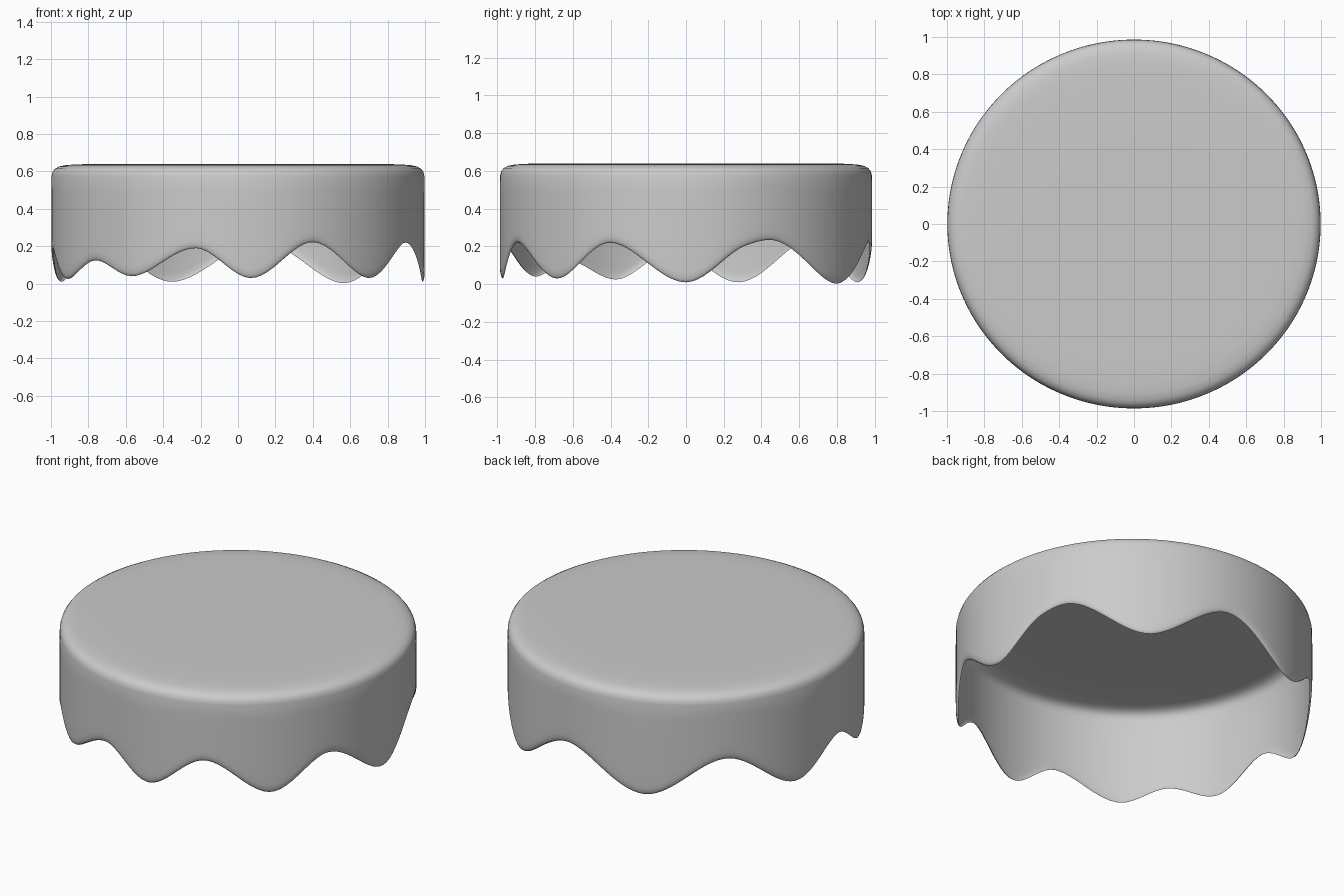
import bpy, bmesh, math

if "Cube" in bpy.data.objects:
    bpy.data.objects.remove(bpy.data.objects["Cube"])

# Drip outline: (angle in degrees, height of lower edge), alternating lows and highs
EDGE = [(0, .01), (19, .205), (27, .235), (55, .003), (83, .225), (111, .01), (138, .232),
        (163.6, .01), (184, .18), (202.5, .025), (219.6, .125), (234.8, .04),
        (256.7, .19), (274, .03), (293.8, .222), (315.5, .03), (335.5, .22)]
N = 192
Y_SCALE = 0.988


def key(i):
    turn, k = divmod(i, len(EDGE))
    return EDGE[k][0] + 360 * turn, EDGE[k][1]


def slope(i):
    (a0, z0), (a, z), (a1, z1) = key(i - 1), key(i), key(i + 1)
    if (z - z0) * (z1 - z) <= 0:
        return 0.0
    return (z1 - z0) / (a1 - a0) * 0.7


def edge_height(deg):
    i = max(k for k in range(len(EDGE)) if EDGE[k][0] <= deg)
    (a, z0), (b, z1) = key(i), key(i + 1)
    h = b - a
    t = (deg - a) / h
    return ((2*t**3 - 3*t**2 + 1) * z0 + (t**3 - 2*t**2 + t) * h * slope(i)
            + (3*t**2 - 2*t**3) * z1 + (t**3 - t**2) * h * slope(i + 1))


# Top and rounded shoulder, shared by every column
TOP = [(.4, .64), (.75, .64), (.86, .638), (.92, .634), (.955, .627),
       (.978, .615), (.991, .598), (.997, .575)]


def column(deg):
    e = edge_height(deg)
    start = e + .05
    wall = [(.998, .56 + (start - .56) * k / 6) for k in range(1, 7)]
    lip = [(.997, e + .03), (.994, e + .014), (.990, e + .004), (.984, e)]
    return TOP + wall + lip


# Icing shell
bm = bmesh.new()
centre = bm.verts.new((0, 0, .64))
cols = []
for j in range(N):
    d = 360 * j / N
    c, s = math.cos(math.radians(d)), math.sin(math.radians(d)) * Y_SCALE
    cols.append([bm.verts.new((r * c, r * s, z)) for r, z in column(d)])
for j in range(N):
    a, b = cols[j], cols[(j + 1) % N]
    bm.faces.new((centre, a[0], b[0]))
    for k in range(len(a) - 1):
        bm.faces.new((a[k], a[k + 1], b[k + 1], b[k]))
for f in bm.faces:
    f.smooth = True
mesh = bpy.data.meshes.new("dripping_icing")
bm.to_mesh(mesh)
bm.free()
icing = bpy.data.objects.new("dripping_icing", mesh)
bpy.context.collection.objects.link(icing)
